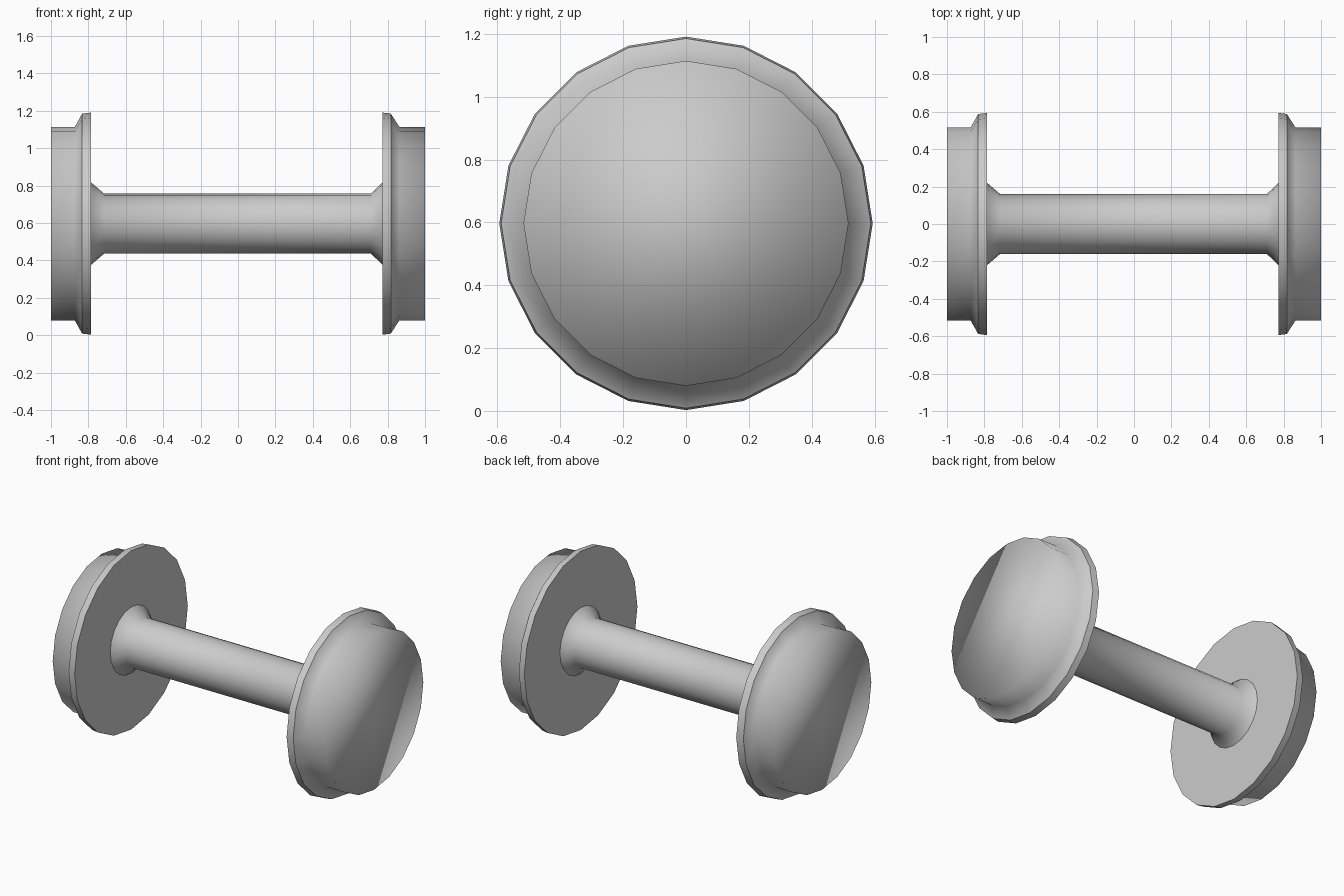
import bpy, bmesh, math

if "Cube" in bpy.data.objects:
    bpy.data.objects.remove(bpy.data.objects["Cube"])

SIDES = 20
CENTRE_Z = 0.597


def lathe(name, profile, sharp_rings=(), caps=(False, False)):
    """Spin (x, radius) points round the x axis; a vertex sits at the top."""
    bm = bmesh.new()
    rings = []
    for x, r in profile:
        rings.append([bm.verts.new((x, r * math.sin(2 * math.pi * i / SIDES),
                                    r * math.cos(2 * math.pi * i / SIDES)))
                      for i in range(SIDES)])
    for a, b in zip(rings, rings[1:]):
        for i in range(SIDES):
            j = (i + 1) % SIDES
            bm.faces.new((a[i], a[j], b[j], b[i]))
    if caps[0]:
        bm.faces.new(rings[0])
    if caps[1]:
        bm.faces.new(rings[-1])
    bmesh.ops.recalc_face_normals(bm, faces=bm.faces)
    for f in bm.faces:
        f.smooth = True
    for k in sharp_rings:
        for i in range(SIDES):
            bm.edges.get((rings[k][i], rings[k][(i + 1) % SIDES])).smooth = False
    mesh = bpy.data.meshes.new(name)
    bm.to_mesh(mesh)
    bm.free()
    obj = bpy.data.objects.new(name, mesh)
    obj.location.z = CENTRE_Z
    bpy.context.collection.objects.link(obj)
    return obj


# Wheels: outer tread, sloped shoulder, flange rim (flat inner face)
for name, s, shoulder, rim, inner in (("left_wheel", -1, 0.873, 0.833, 0.785),
                                      ("right_wheel", 1, 0.863, 0.817, 0.773)):
    lathe(name, [(s * 1.0, 0.517), (s * shoulder, 0.517), (s * rim, 0.588),
                 (s * inner, 0.594)],
          sharp_rings=(2, 3), caps=(True, True))

# Axle with flared ends meeting the wheels
lathe("axle", [(-0.785, 0.22), (-0.715, 0.16), (0.71, 0.16), (0.773, 0.22)])
